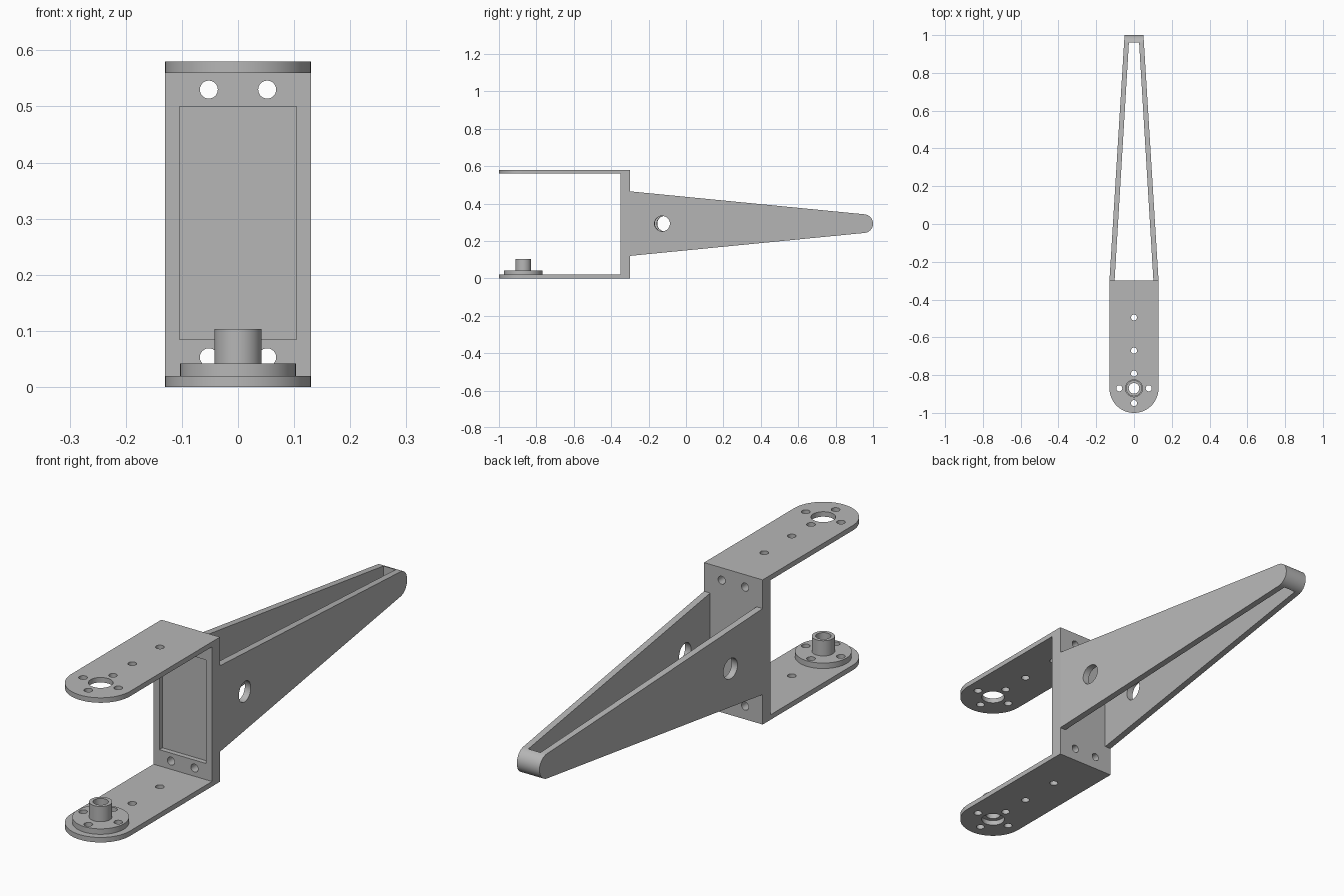
import bpy, bmesh
from math import cos, sin, pi, radians
from mathutils import Vector, Matrix

if "Cube" in bpy.data.objects:
    bpy.data.objects.remove(bpy.data.objects["Cube"], do_unlink=True)

grey = bpy.data.materials.new("matte_grey")
grey.use_nodes = True
grey.diffuse_color = (0.47, 0.47, 0.47, 1)
grey.node_tree.nodes["Principled BSDF"].inputs["Base Color"].default_value = grey.diffuse_color

HEIGHT, HALF, PLATE = 0.58, 0.13, 0.02
PIVOT = -1 + HALF
MID = HEIGHT / 2


def arc(cx, cy, r, start, end, n):
    """Points along an arc, angles in degrees."""
    steps = [radians(start + (end - start) * i / n) for i in range(n + 1)]
    return [(cx + r * cos(a), cy + r * sin(a)) for a in steps]


def prism(name, points, low, high, along="z"):
    """Extrude a closed outline: xy outline along z, or yz outline along x."""
    place = (lambda u, v, w: (u, v, w)) if along == "z" else (lambda u, v, w: (w, u, v))
    bm = bmesh.new()
    base = bm.faces.new([bm.verts.new(place(u, v, low)) for u, v in points])
    new = bmesh.ops.extrude_face_region(bm, geom=[base])["geom"]
    shift = Vector(place(0, 0, high - low))
    bmesh.ops.translate(bm, vec=shift, verts=[g for g in new if isinstance(g, bmesh.types.BMVert)])
    bmesh.ops.recalc_face_normals(bm, faces=bm.faces)
    return finish(name, bm)


def box(name, x, y, z):
    return prism(name, [(x[0], y[0]), (x[1], y[0]), (x[1], y[1]), (x[0], y[1])], *z)


def rod(name, centre, direction, radius, length, sides=32):
    bm = bmesh.new()
    turn = Vector((0, 0, 1)).rotation_difference(Vector(direction)).to_matrix().to_4x4()
    bmesh.ops.create_cone(bm, cap_ends=True, segments=sides, radius1=radius, radius2=radius,
                          depth=length, matrix=Matrix.Translation(centre) @ turn)
    return finish(name, bm)


def finish(name, bm):
    mesh = bpy.data.meshes.new(name)
    bm.to_mesh(mesh)
    bm.free()
    mesh.materials.append(grey)
    obj = bpy.data.objects.new(name, mesh)
    bpy.context.collection.objects.link(obj)
    return obj


def combine(obj, others, operation="DIFFERENCE"):
    """Apply a boolean with each helper, then discard the helpers."""
    for other in others:
        other.hide_render = True
        mod = obj.modifiers.new("cut", "BOOLEAN")
        mod.operation, mod.object, mod.solver = operation, other, "EXACT"
        bpy.context.view_layer.objects.active = obj
        bpy.ops.object.modifier_apply(modifier=mod.name)
        bpy.data.objects.remove(other, do_unlink=True)


def drill_z(x, y, radius):
    return rod("drill", (x, y, MID), (0, 0, 1), radius, 1)


def horn_drills():
    offset = 0.078
    spots = [(offset, 0), (-offset, 0), (0, offset), (0, -offset)]
    return [drill_z(x, PIVOT + y, 0.016) for x, y in spots]


# U-shaped bracket: rounded plates joined by a back wall
outline = arc(0, PIVOT, HALF, 180, 360, 48) + [(HALF, -0.3), (-HALF, -0.3)]
bracket = prism("bracket", outline, 0, HEIGHT)
cuts = [box("gap", (-1, 1), (-2, -0.35), (PLATE, HEIGHT - PLATE)),
        box("recess", (-0.104, 0.104), (-0.4, -0.33), (0.085, 0.5))]
cuts += horn_drills() + [drill_z(0, PIVOT, 0.045)]
cuts += [drill_z(0, y, 0.016) for y in (-0.67, -0.495)]
cuts += [rod("drill", (x, -0.32, z), (0, 1, 0), 0.016, 0.2)
         for x in (-0.052, 0.052) for z in (0.053, 0.53)]
combine(bracket, cuts)

# Tapered twin-arm fork closed by a rounded tip
side = [(-0.3, 0.465), (-0.3, 0.12)] + arc(0.95, 0.2925, 0.05, -84.4, 84.4, 32)
fork = prism("tapered_fork", side, -0.2, 0.2, along="x")
taper = prism("taper", [(-HALF, -0.3), (HALF, -0.3), (0.05, 1.001), (-0.05, 1.001)], 0, HEIGHT)
combine(fork, [taper], "INTERSECT")
slot = prism("slot", [(-0.104, -0.32), (0.104, -0.32), (0.027, 0.96), (-0.027, 0.96)], 0, HEIGHT)
cable_hole = rod("drill", (0, -0.12, 0.2925), (-1, 0.0615, 0), 0.041, 1, 48)
combine(fork, [slot, cable_hole])

# Pivot disc with hollow boss on the lower plate
flange = rod("pivot_flange", (0, PIVOT, 0.031), (0, 0, 1), 0.103, 0.022, 64)
combine(flange, horn_drills() + [drill_z(0, PIVOT, 0.028)])
boss = rod("pivot_boss", (0, PIVOT, 0.0725), (0, 0, 1), 0.042, 0.061, 48)
combine(boss, [drill_z(0, PIVOT, 0.028)])

# Smooth the round walls, keep the edges crisp
for part in (bracket, fork, flange, boss):
    bpy.ops.object.select_all(action="DESELECT")
    part.select_set(True)
    bpy.context.view_layer.objects.active = part
    bpy.ops.object.shade_smooth_by_angle(angle=radians(30))
